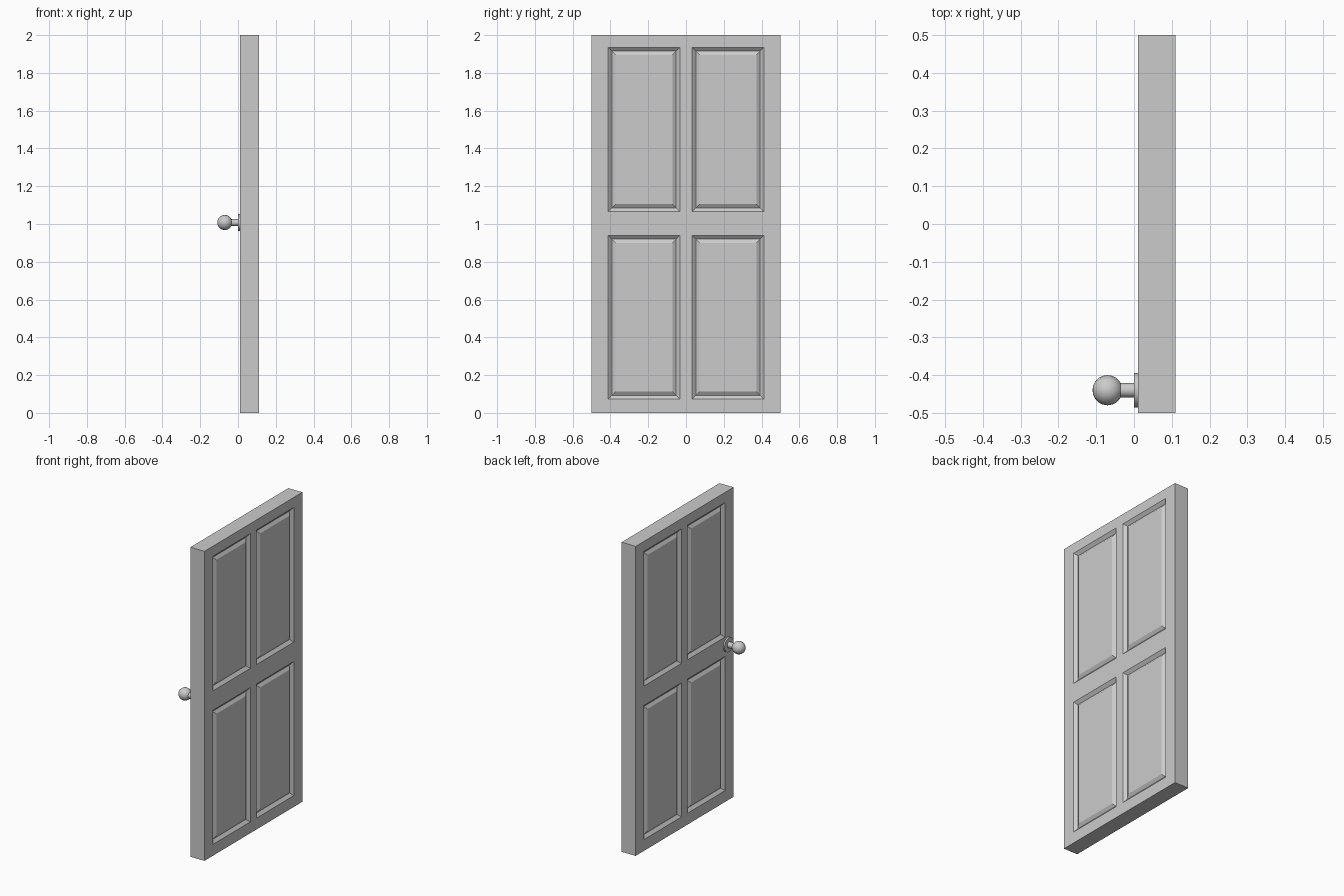
import bpy, bmesh, math

if "Cube" in bpy.data.objects:
    bpy.data.objects.remove(bpy.data.objects["Cube"])


def make_object(name, bm):
    mesh = bpy.data.meshes.new(name)
    bm.to_mesh(mesh)
    bm.free()
    obj = bpy.data.objects.new(name, mesh)
    bpy.context.collection.objects.link(obj)
    return obj


# Door slab: a grid on each face, four raised panels each side, rim bridged
X_BACK, X_FRONT = 0.01, 0.11
YS = [-0.5, -0.413, -0.032, 0.032, 0.413, 0.5]
ZS = [0, 0.073, 0.94, 1.065, 1.935, 2]
bm = bmesh.new()
panels = []
for x in (X_BACK, X_FRONT):
    grid = [[bm.verts.new((x, y, z)) for z in ZS] for y in YS]
    for i in range(5):
        for j in range(5):
            quad = [grid[i][j], grid[i + 1][j], grid[i + 1][j + 1], grid[i][j + 1]]
            if x == X_BACK:
                quad.reverse()
            face = bm.faces.new(quad)
            if i in (1, 3) and j in (1, 3):
                panels.append(face)
rim = [e for e in bm.edges if e.is_boundary]
bmesh.ops.bridge_loops(bm, edges=rim)
bm.normal_update()
# V-shaped groove: slope in, then slope back out to the panel field
for width, depth in ((0.02, -0.017), (0.02, 0.013)):
    bmesh.ops.inset_individual(bm, faces=panels, thickness=width, depth=depth,
                               use_even_offset=True)
    bm.normal_update()
bmesh.ops.recalc_face_normals(bm, faces=bm.faces)
make_object("door_slab", bm)


# Knob parts: profiles of (x, radius) turned around the x axis
KNOB_Y, KNOB_Z = -0.44, 1.008


def lathe(name, profile, sides):
    bm = bmesh.new()
    rings = []
    for x, r in profile:
        rings.append([bm.verts.new((x, KNOB_Y + r * math.cos(2 * math.pi * k / sides),
                                    KNOB_Z + r * math.sin(2 * math.pi * k / sides)))
                      for k in range(sides)])
    for a, b in zip(rings, rings[1:]):
        for k in range(sides):
            n = (k + 1) % sides
            bm.faces.new((a[k], a[n], b[n], b[k]))
    bm.faces.new(rings[0])
    bm.faces.new(rings[-1])
    bmesh.ops.remove_doubles(bm, verts=bm.verts, dist=1e-5)
    bmesh.ops.recalc_face_normals(bm, faces=bm.faces)
    obj = make_object(name, bm)
    bpy.ops.object.select_all(action='DESELECT')
    obj.select_set(True)
    bpy.context.view_layer.objects.active = obj
    bpy.ops.object.shade_smooth_by_angle(angle=math.radians(40))
    return obj


lathe("knob_rose", [(0.0, 0.046), (0.012, 0.046)], 24)
lathe("knob_stem", [(-0.04, 0.019), (0.005, 0.019)], 16)

# Ball of the knob
bm = bmesh.new()
bmesh.ops.create_uvsphere(bm, u_segments=16, v_segments=10, radius=0.04)
for f in bm.faces:
    f.smooth = True
ball = make_object("knob_ball", bm)
ball.rotation_euler = (0, math.radians(90), 0)
ball.location = (-0.07, KNOB_Y, KNOB_Z)
